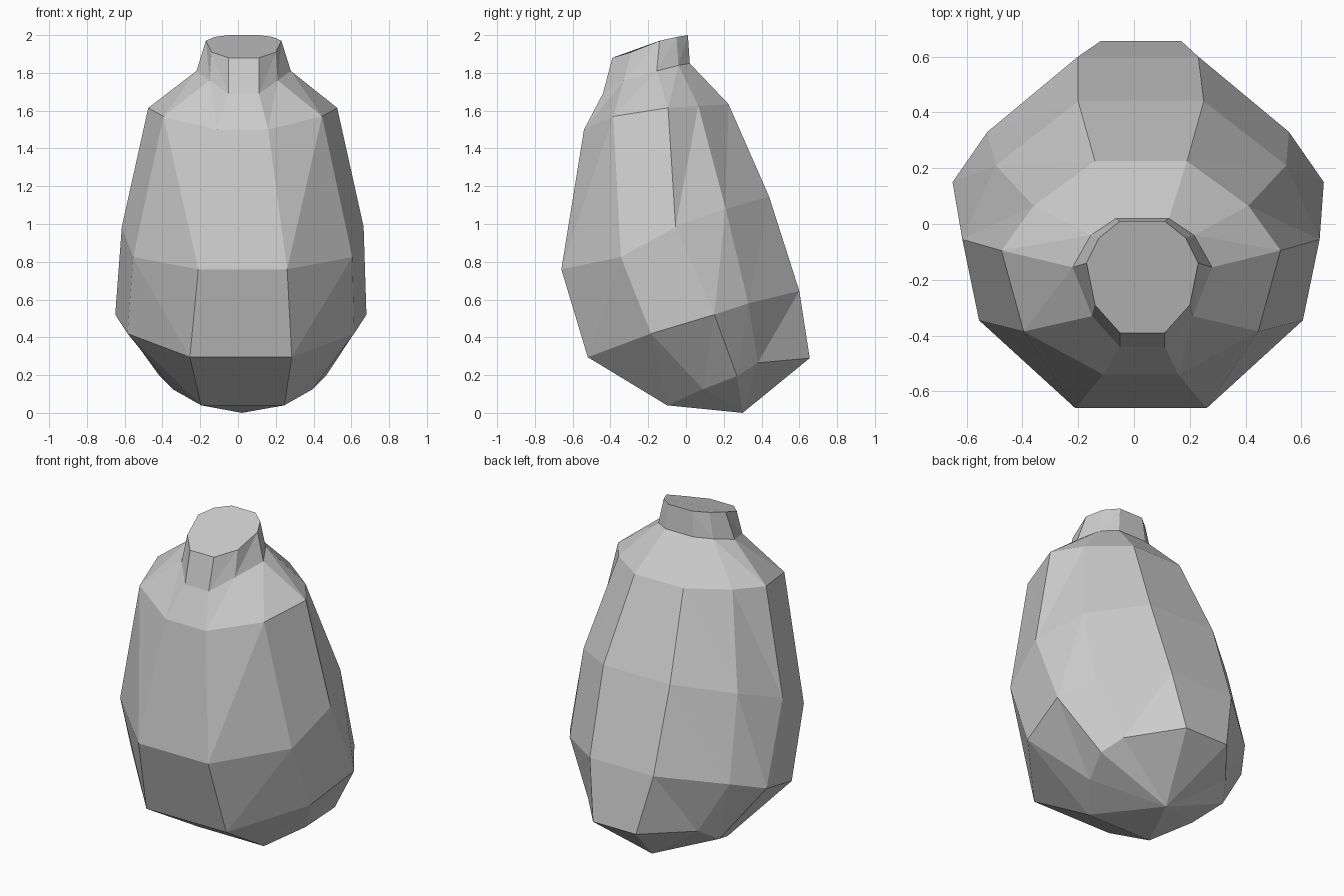
import bpy
import bmesh

default_cube = bpy.data.objects.get("Cube")
if default_cube:
    bpy.data.objects.remove(default_cube, do_unlink=True)

# Seam profiles running from the neck rim down to the base.
# Each point is (half width, depth, height); every seam is mirrored sideways.
front_seam = [(.08, -.39, 1.88), (.08, -.44, 1.69), (.135, -.54, 1.5),
              (.235, -.66, .76), (.27, -.52, .295), (.22, -.1, .04)]
front_corner_seam = [(.17, -.29, 1.91), (.18, -.33, 1.76), (.42, -.385, 1.57),
                     (.58, -.345, .825), (.6, -.185, .42), (.37, .09, .125)]
side_seam = [(.2, -.14, 1.97), (.25, -.155, 1.81), (.5, -.095, 1.615),
             (.64, -.055, .985), (.665, .15, .52), (.44, .27, .195)]
back_corner_seam = [(.155, -.05, 1.99), (.185, -.04, 1.84), (.385, .065, 1.625),
                    (.52, .21, 1.08), (.54, .33, .58), (.37, .38, .265)]
back_seam = [(.08, .01, 2), (.095, .02, 1.85), (.165, .225, 1.635),
             (.225, .44, 1.145), (.215, .6, .645), (.145, .655, .29)]
seams = [front_seam, front_corner_seam, side_seam, back_corner_seam, back_seam]

# Sideways drift of each ring and the lowest point of the base
ring_drift = [.03, .03, .025, .025, .015, .025]
base_point = (.02, .3, 0)


def add_column(bm, seam, side):
    """Place one seam's vertices on the given side of the body."""
    return [bm.verts.new((drift + side * width, depth, height))
            for (width, depth, height), drift in zip(seam, ring_drift)]


def add_strip(bm, near, far):
    """Fill between two neighbouring seams with slanted triangle pairs."""
    for i in range(len(near) - 1):
        bm.faces.new((near[i], far[i], near[i + 1]))
        bm.faces.new((far[i], far[i + 1], near[i + 1]))


def add_panel(bm, a, b):
    """Fill the flat centre panel between a seam and its mirror."""
    for i in range(len(a) - 1):
        bm.faces.new((a[i], b[i], b[i + 1], a[i + 1]))


bm = bmesh.new()
left = [add_column(bm, seam, 1) for seam in seams]
right = [add_column(bm, seam, -1) for seam in seams]

# Faceted side walls
for columns in (left, right):
    for near, far in zip(columns, columns[1:]):
        add_strip(bm, near, far)

# Front and back panels
add_panel(bm, left[0], right[0])
add_panel(bm, left[-1], right[-1])

# Slanted neck cap and pointed base
loop = left + right[::-1]
bm.faces.new([column[0] for column in loop])
tip = bm.verts.new(base_point)
for column, following in zip(loop, loop[1:] + loop[:1]):
    bm.faces.new((column[-1], following[-1], tip))

bmesh.ops.recalc_face_normals(bm, faces=bm.faces)
mesh = bpy.data.meshes.new("faceted_body")
bm.to_mesh(mesh)
bm.free()

# Plain grey finish
grey = bpy.data.materials.new("plain_grey")
grey.use_nodes = True
colour = (.6, .6, .6, 1)
grey.diffuse_color = colour
grey.node_tree.nodes["Principled BSDF"].inputs["Base Color"].default_value = colour
mesh.materials.append(grey)

body = bpy.data.objects.new("faceted_body", mesh)
bpy.context.collection.objects.link(body)
